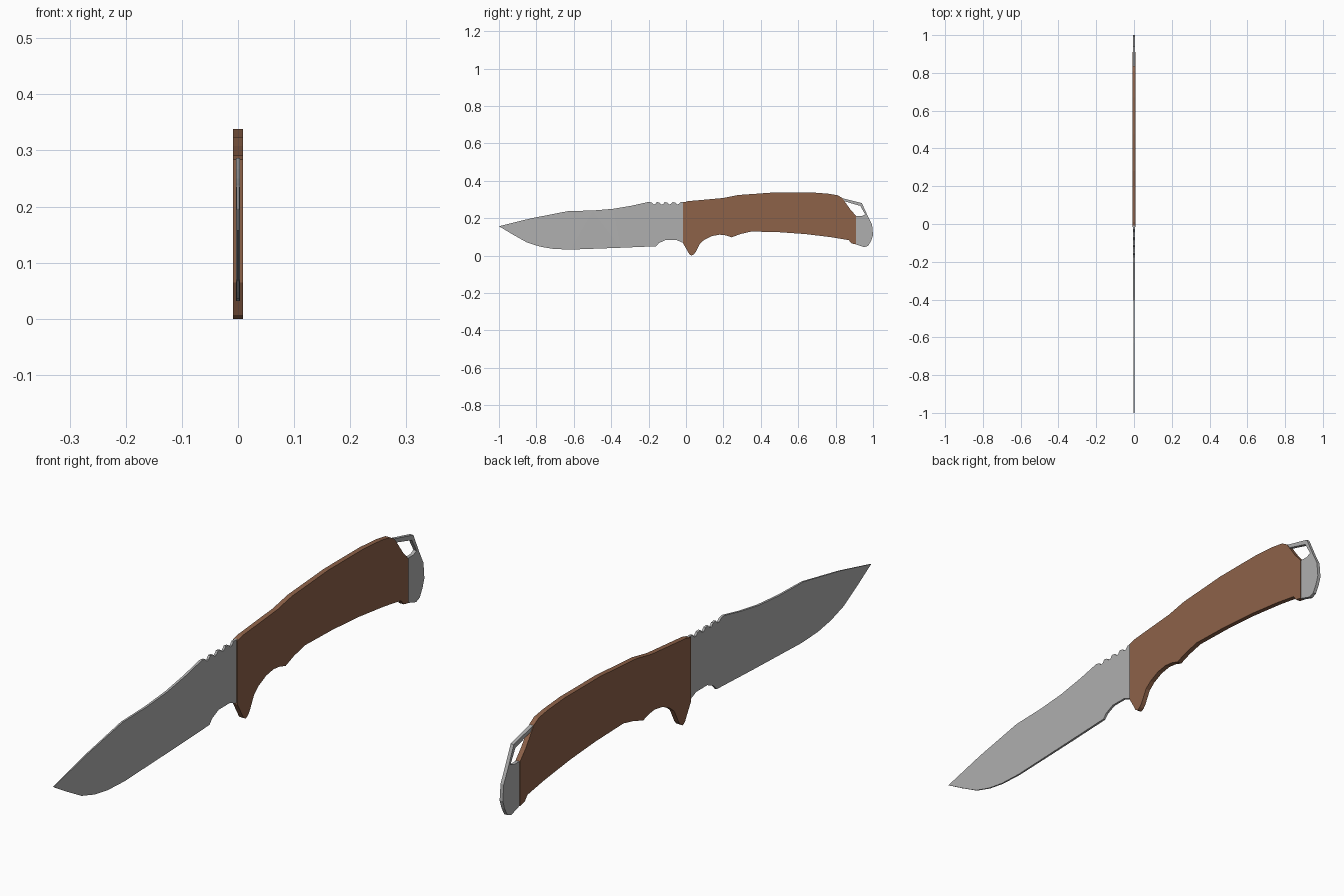
import bpy, bmesh


def material(name, rgb):
    m = bpy.data.materials.new(name)
    m.diffuse_color = (*rgb, 1)
    return m


steel = material("steel grey", (0.43, 0.43, 0.43))
wood = material("wood brown", (0.27, 0.122, 0.066))


def plate(name, profile, half, mat):
    """Flat plate from a (y, z) outline; half(y) is the half thickness."""
    bm = bmesh.new()
    face = bm.faces.new([bm.verts.new((0, y, z)) for y, z in profile])
    ext = bmesh.ops.extrude_face_region(bm, geom=[face], use_keep_orig=True)
    moved = {e for e in ext["geom"] if isinstance(e, bmesh.types.BMVert)}
    bmesh.ops.triangulate(bm, faces=[f for f in bm.faces if len(f.verts) > 4])
    for v in bm.verts:
        v.co.x = half(v.co.y) * (1 if v in moved else -1)
    bmesh.ops.recalc_face_normals(bm, faces=bm.faces)
    me = bpy.data.meshes.new(name)
    bm.to_mesh(me)
    bm.free()
    me.materials.append(mat)
    ob = bpy.data.objects.new(name, me)
    bpy.context.collection.objects.link(ob)
    return ob


# Blade: curved belly, clipped spine, row of thumb notches near the handle
blade = [(-1, .157), (-.93, .115), (-.85, .07), (-.78, .048), (-.71, .036),
         (-.62, .032), (-.35, .042), (-.16, .05), (-.145, .067), (-.11, .083),
         (-.05, .083), (-.02, .07), (0, .07), (0, .286)]
for i in range(4):
    y = -.03 - i * .042
    blade += [(y, .286), (y - .009, .275), (y - .018, .274), (y - .028, .284)]
blade += [(-.20, .287), (-.29, .267), (-.39, .25), (-.50, .241),
          (-.63, .238), (-.83, .199)]
plate("blade", blade, lambda y: .004 - .0025 * max(0, min(1, (-.45 - y) / .55)), steel)

# Handle: arched grip with finger guard and swell
handle = [(-.015, .284), (.01, .291), (.20, .308), (.28, .324), (.38, .331),
          (.475, .338), (.67, .338), (.76, .331), (.81, .323), (.835, .308),
          (.85, .287), (.88, .245), (.91, .212), (.91, .06), (.885, .065),
          (.87, .083), (.78, .098), (.64, .115), (.50, .125), (.35, .129),
          (.29, .115), (.245, .098), (.215, .108), (.18, .112), (.14, .105),
          (.10, .086), (.075, .065), (.052, .02), (.042, .007), (.03, .0),
          (.018, .007), (.005, .03), (-.015, .065)]
plate("handle", handle, lambda y: .0085, wood)

# Pommel: steel butt with an open lanyard loop against the grip
pommel = [(.82, .311), (.84, .306), (.94, .281), (.975, .205), (.995, .165),
          (1, .11), (.99, .08), (.975, .053), (.955, .045), (.905, .061),
          (.905, .212), (.94, .212), (.958, .22), (.932, .266), (.852, .289),
          (.83, .285)]
plate("pommel", pommel, lambda y: .006, steel)
